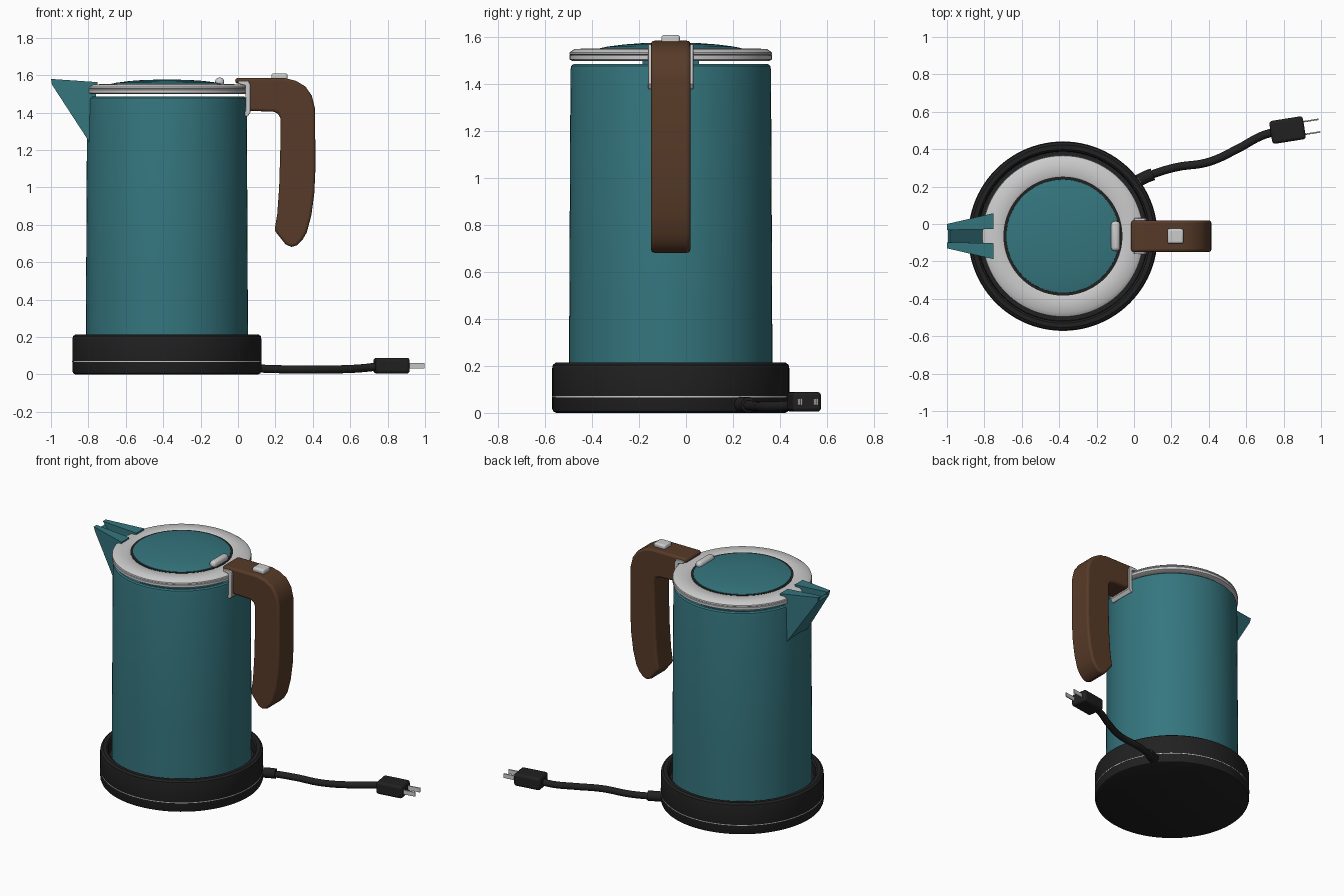
import bpy, bmesh, math
from mathutils import Vector

if "Cube" in bpy.data.objects:
    bpy.data.objects.remove(bpy.data.objects["Cube"])

CX, CY = -0.38, -0.065   # kettle axis


def material(name, rgb):
    m = bpy.data.materials.new(name)
    m.diffuse_color = (*rgb, 1)
    m.use_nodes = True
    m.node_tree.nodes["Principled BSDF"].inputs["Base Color"].default_value = m.diffuse_color
    return m


TEAL = material("teal", (0.035, 0.18, 0.21))
WOOD = material("wood", (0.095, 0.043, 0.021))
BLACK = material("black", (0.015, 0.015, 0.015))


def finish(name, bm, mat=None, bevel=0.0, segments=3, loc=(0, 0, 0), rot=0.0):
    bmesh.ops.recalc_face_normals(bm, faces=bm.faces)
    me = bpy.data.meshes.new(name)
    bm.to_mesh(me)
    bm.free()
    ob = bpy.data.objects.new(name, me)
    bpy.context.collection.objects.link(ob)
    ob.location, ob.rotation_euler.z = loc, rot
    if mat:
        me.materials.append(mat)
    if bevel:
        b = ob.modifiers.new("bevel", 'BEVEL')
        b.width, b.segments, b.limit_method = bevel, segments, 'ANGLE'
        b.angle_limit = math.radians(40)
    bpy.ops.object.select_all(action='DESELECT')
    ob.select_set(True)
    bpy.context.view_layer.objects.active = ob
    bpy.ops.object.shade_smooth_by_angle(angle=math.radians(35))
    return ob


def lathe(name, profile, mat=None, closed=False, n=96):
    """Spin (radius, z) points round the kettle axis."""
    bm = bmesh.new()
    vs = [bm.verts.new((r, 0, z)) for r, z in profile]
    es = [bm.edges.new(p) for p in zip(vs, vs[1:])]
    if closed:
        es.append(bm.edges.new((vs[-1], vs[0])))
    bmesh.ops.spin(bm, geom=vs + es, cent=(0, 0, 0), axis=(0, 0, 1),
                   angle=2 * math.pi, steps=n, use_merge=True)
    bmesh.ops.remove_doubles(bm, verts=bm.verts, dist=1e-5)
    return finish(name, bm, mat, loc=(CX, CY, 0))


def box(name, lo, hi, mat=None, bevel=0.01, **kw):
    bm = bmesh.new()
    bmesh.ops.create_cube(bm, size=1)
    lo, hi = Vector(lo), Vector(hi)
    for v in bm.verts:
        v.co = (lo + hi) / 2 + v.co * (hi - lo)
    return finish(name, bm, mat, bevel, **kw)


def slab(name, outline, y0, y1, mat=None, bevel=0.02):
    """Extrude an (x, z) outline along y."""
    bm = bmesh.new()
    f = bm.faces.new([bm.verts.new((x, y0, z)) for x, z in outline])
    r = bmesh.ops.extrude_face_region(bm, geom=[f])
    for v in r["geom"]:
        if isinstance(v, bmesh.types.BMVert):
            v.co.y = y1
    return finish(name, bm, mat, bevel)


def tube(name, pts, radius, mat):
    cu = bpy.data.curves.new(name, 'CURVE')
    cu.dimensions, cu.bevel_depth, cu.bevel_resolution = '3D', radius, 5
    cu.use_fill_caps = True
    sp = cu.splines.new('BEZIER')
    sp.bezier_points.add(len(pts) - 1)
    for bp, p in zip(sp.bezier_points, pts):
        bp.co = p
        bp.handle_left_type = bp.handle_right_type = 'AUTO'
    ob = bpy.data.objects.new(name, cu)
    bpy.context.collection.objects.link(ob)
    cu.materials.append(mat)


# Power base with recessed seat and a thin trim line
lathe("power_base", [(0, 0), (0.488, 0), (0.5, 0.006), (0.505, 0.018), (0.505, 0.19),
                     (0.502, 0.205), (0.488, 0.215), (0.465, 0.215), (0.455, 0.205),
                     (0.452, 0.14), (0, 0.14)], BLACK)
lathe("base_trim", [(0.50, 0.066), (0.5065, 0.066), (0.5065, 0.071), (0.50, 0.071)], closed=True)

# Kettle body
lathe("kettle_body", [(0, 0.141), (0.425, 0.141), (0.433, 0.15), (0.432, 0.5), (0.427, 1.46),
                      (0.424, 1.478), (0.415, 1.485), (0.40, 1.485), (0.395, 1.475),
                      (0.395, 1.40)], TEAL)

# Lid: metal ring, dark gap, domed centre
lathe("lid_ring", [(0.31, 1.499), (0.42, 1.499), (0.432, 1.505), (0.432, 1.522), (0.428, 1.525),
                   (0.432, 1.528), (0.43, 1.536), (0.41, 1.55), (0.325, 1.553), (0.316, 1.548)],
      closed=True)
lathe("lid_gap", [(0, 1.502), (0.318, 1.502), (0.318, 1.551), (0.295, 1.551)], BLACK)
lathe("lid_dome", [(0.304, 1.545), (0.302, 1.553), (0.27, 1.56), (0.2, 1.569),
                   (0.12, 1.575), (0, 1.577)], TEAL)
box("lid_hinge", (-0.122, CY - 0.08, 1.54), (-0.074, CY + 0.08, 1.587), bevel=0.02)

# Spout: U-shaped section lofted from the body to the tip
bm = bmesh.new()
rings = []
for xt, top, wo, wi, xf, floor, xb, bot, wb in (
        (-1.0, 1.58, 0.065, 0.033, -0.985, 1.562, -0.995, 1.55, 0.06),
        (-0.75, 1.563, 0.123, 0.038, -0.80, 1.36, -0.79, 1.235, 0.11)):
    half = [(xt, wo, top), (xt, wi, top), (xf, wi, floor)]
    sec = [(xb, wb, bot)] + half + [(x, -y, z) for x, y, z in reversed(half)] + [(xb, -wb, bot)]
    rings.append([bm.verts.new((x, CY + y, z)) for x, y, z in sec])
a, b = rings
for i in range(8):
    j = (i + 1) % 8
    bm.faces.new((a[i], a[j], b[j], b[i]))
for r in rings:
    bm.faces.new(r[:4])
    bm.faces.new(r[4:])
    bm.faces.new((r[0], r[3], r[4], r[7]))
finish("spout", bm, TEAL)

# Handle with bracket and button
slab("handle", [(-0.015, 1.585), (0.25, 1.585), (0.31, 1.57), (0.36, 1.54), (0.395, 1.49),
                (0.412, 1.42), (0.414, 1.1), (0.408, 0.97), (0.392, 0.85), (0.368, 0.76),
                (0.345, 0.72), (0.315, 0.69), (0.285, 0.682), (0.255, 0.695), (0.195, 0.77),
                (0.21, 0.86), (0.22, 1.0), (0.226, 1.2), (0.226, 1.37), (0.215, 1.395),
                (0.19, 1.405), (0.045, 1.41), (0.045, 1.555), (-0.015, 1.555)],
     CY - 0.084, CY + 0.084, WOOD, 0.014)
slab("handle_bracket", [(0.0, 1.57), (0.055, 1.57), (0.066, 1.55), (0.066, 1.40), (0.05, 1.378),
                        (0.03, 1.385), (0.04, 1.41), (0.04, 1.545), (0.0, 1.555)],
     CY - 0.096, CY + 0.096, None, 0.004)
box("handle_button", (0.178, CY - 0.04, 1.57), (0.265, CY + 0.04, 1.61), bevel=0.012)

# Power cord, strain relief and plug
tube("power_cord", [(0.03, 0.235, 0.032), (0.09, 0.262, 0.032), (0.22, 0.302, 0.028),
                    (0.40, 0.332, 0.027), (0.56, 0.405, 0.028), (0.68, 0.47, 0.035),
                    (0.76, 0.495, 0.045)], 0.022, BLACK)
tube("strain_relief", [(0.02, 0.23, 0.036), (0.06, 0.25, 0.036), (0.10, 0.266, 0.035)], 0.033, BLACK)

PLUG = dict(loc=(0.82, 0.502, 0.047), rot=math.radians(9))
box("plug", (-0.09, -0.062, -0.042), (0.092, 0.062, 0.042), BLACK, 0.016, **PLUG)
for side, y in (("left", 0.031), ("right", -0.037)):
    box("prong_" + side, (0.08, y - 0.004, -0.015), (0.173, y + 0.004, 0.015), None, 0.001,
        segments=1, **PLUG)
